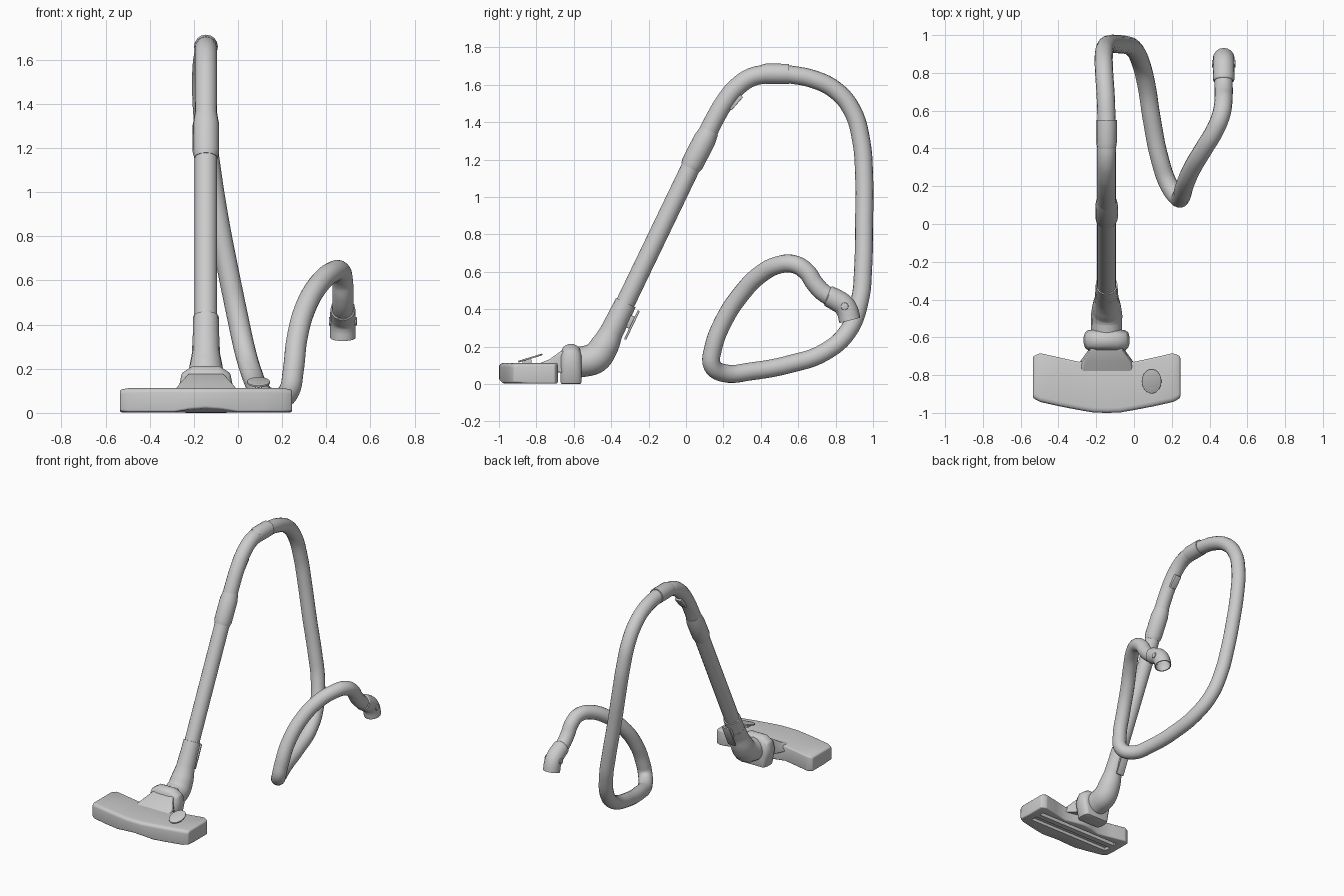
import bpy, bmesh, math
from mathutils import Vector

if "Cube" in bpy.data.objects:
    bpy.data.objects.remove(bpy.data.objects["Cube"])

CX = -0.145  # centre line of head, pipe and handle


def finish(ob, angle=35):
    bpy.ops.object.select_all(action='DESELECT')
    ob.select_set(True)
    bpy.context.view_layer.objects.active = ob
    bpy.ops.object.convert(target='MESH')
    bpy.ops.object.shade_smooth_by_angle(angle=math.radians(angle))
    return ob


def tube(name, pts, smooth=True, wall=0.0):
    """Sweep a circle along (x, y, z, radius) points."""
    cu = bpy.data.curves.new(name, 'CURVE')
    cu.dimensions = '3D'
    cu.bevel_depth = 1.0
    cu.bevel_resolution = 6
    cu.resolution_u = 6
    cu.use_fill_caps = wall == 0
    sp = cu.splines.new('BEZIER' if smooth else 'POLY')
    items = sp.bezier_points if smooth else sp.points
    items.add(len(pts) - 1)
    for p, (x, y, z, r) in zip(items, pts):
        p.co = (x, y, z) if smooth else (x, y, z, 1)
        p.radius = r
        if smooth:
            p.handle_left_type = p.handle_right_type = 'AUTO'
    ob = bpy.data.objects.new(name, cu)
    bpy.context.collection.objects.link(ob)
    finish(ob)
    if wall:
        m = ob.modifiers.new('wall', 'SOLIDIFY')
        m.thickness = wall
        m.offset = -1
        finish(ob)
    return ob


def loft(name, rings, bevel=0.0, segs=3):
    """Skin closed rings of points and round the edges."""
    bm = bmesh.new()
    vs = [[bm.verts.new(p) for p in ring] for ring in rings]
    n = len(vs[0])
    for a, b in zip(vs, vs[1:]):
        for i in range(n):
            j = (i + 1) % n
            bm.faces.new((a[i], a[j], b[j], b[i]))
    bm.faces.new(vs[0])
    bm.faces.new(vs[-1])
    bmesh.ops.recalc_face_normals(bm, faces=bm.faces)
    me = bpy.data.meshes.new(name)
    bm.to_mesh(me)
    bm.free()
    ob = bpy.data.objects.new(name, me)
    bpy.context.collection.objects.link(ob)
    if bevel:
        m = ob.modifiers.new('round', 'BEVEL')
        m.width = bevel
        m.segments = segs
        m.limit_method = 'ANGLE'
        m.angle_limit = math.radians(35)
    return finish(ob)


def block(name, loc, size, tilt=0.0, bevel=0.004):
    bpy.ops.mesh.primitive_cube_add(size=1, location=loc, rotation=(tilt, 0, 0))
    ob = bpy.context.object
    ob.name = name
    ob.scale = size
    bpy.ops.object.transform_apply(location=False, rotation=False, scale=True)
    if bevel:
        m = ob.modifiers.new('round', 'BEVEL')
        m.width = bevel
        m.segments = 2
        finish(ob)
    return ob


def disc(name, loc, radius, depth, rot, scale=(1, 1, 1)):
    bpy.ops.mesh.primitive_cylinder_add(vertices=32, radius=radius, depth=depth,
                                        location=loc, rotation=rot)
    ob = bpy.context.object
    ob.name = name
    ob.scale = scale
    m = ob.modifiers.new('round', 'BEVEL')
    m.width = depth * 0.3
    m.segments = 2
    m.limit_method = 'ANGLE'
    return finish(ob)


# floor head: sections along x as (offset, front y, back y, underside lift, top)
half = [(0, -1.0, -0.70, 0.022, 0.113), (0.07, -0.998, -0.71, 0.017, 0.113),
        (0.145, -0.985, -0.73, 0.004, 0.113), (0.25, -0.965, -0.707, 0.004, 0.113),
        (0.352, -0.942, -0.684, 0.004, 0.112), (0.39, -0.922, -0.70, 0.008, 0.105)]
sections = [(-u, *r) for u, *r in reversed(half[1:])] + half
rings = []
for u, f, b, lift, top in sections:
    x = CX + u
    rings.append([(x, f, lift), (x, f, top - 0.012), (x, f + 0.016, top),
                  (x, b, top), (x, b, 0.002), (x, f + 0.09, 0.002)])
head = loft('floor_head', rings, 0.01)

# suction slots cut into the sole
for y, w in ((-0.77, 0.03), (-0.85, 0.05)):
    cut = block('slot_cutter', (CX, y, 0), (0.66, w, 0.05), bevel=0)
    cut.hide_render = True
    m = head.modifiers.new('slot', 'BOOLEAN')
    m.object = cut
    m.operation = 'DIFFERENCE'
    m.solver = 'EXACT'
    finish(head)
    bpy.data.objects.remove(cut)

# neck rising from the head to the swivel collar
loft('head_neck', [[(CX - w, y, a), (CX + w, y, a), (CX + w * 0.85, y, t), (CX - w * 0.85, y, t)]
                   for y, w, a, t in ((-0.79, 0.16, 0.08, 0.108), (-0.73, 0.145, 0.07, 0.132),
                                      (-0.67, 0.10, 0.06, 0.175), (-0.61, 0.10, 0.04, 0.18))], 0.01)

# swivel collar: arch profile, fattened at the middle
arch = [(-0.10, 0.0), (-0.112, 0.07), (-0.122, 0.12), (-0.11, 0.18), (-0.06, 0.213)]
arch = arch + [(-x, z) for x, z in reversed(arch)]
loft('swivel_collar', [[(CX + x * s, y, z * s) for x, z in arch]
                       for y, s in ((-0.67, 0.80), (-0.655, 0.94), (-0.63, 1.0),
                                    (-0.60, 1.0), (-0.575, 0.94), (-0.56, 0.80))], 0.008, 2)

# elbow and lower cuff
tube('elbow', [(CX, -0.60, 0.115, 0.082), (CX, -0.55, 0.12, 0.082), (CX, -0.485, 0.14, 0.083),
               (CX, -0.435, 0.205, 0.076), (CX, -0.40, 0.275, 0.063), (CX, -0.365, 0.345, 0.061)])
tube('lower_cuff', [(CX, -0.385, 0.305, 0.061), (CX, -0.322, 0.435, 0.058)], False)

# straight pipe and stepped upper cuff
tube('pipe', [(CX, -0.345, 0.39, 0.051), (CX, 0.05, 1.21, 0.051)], False)
a, b = Vector((CX, 0.022, 1.155)), Vector((CX, 0.125, 1.355))
tube('upper_cuff', [(*a.lerp(b, t), r) for t, r in
                    ((0, 0.053), (0.12, 0.06), (0.75, 0.06), (1, 0.051))], False)

# curved handle with its end cuff
tube('handle', [(CX, 0.10, 1.31, 0.051), (CX, 0.155, 1.42, 0.05), (CX, 0.205, 1.505, 0.05),
                (CX, 0.27, 1.585, 0.05), (CX, 0.35, 1.64, 0.05), (CX, 0.45, 1.66, 0.05)])
tube('handle_cuff', [(CX, 0.405, 1.655, 0.05), (CX, 0.43, 1.659, 0.054),
                     (CX, 0.55, 1.658, 0.054)], False)

# flexible hose
R = 0.048
path = [(-0.145, 0.53, 1.659), (-0.15, 0.68, 1.63), (-0.158, 0.80, 1.57), (-0.16, 0.89, 1.46),
        (-0.15, 0.937, 1.30), (-0.128, 0.952, 1.12), (-0.085, 0.952, 0.85), (-0.04, 0.947, 0.62),
        (-0.005, 0.93, 0.45), (0.032, 0.865, 0.28), (0.065, 0.74, 0.17), (0.095, 0.55, 0.105),
        (0.135, 0.35, 0.068), (0.185, 0.205, 0.058), (0.232, 0.14, 0.10), (0.25, 0.145, 0.19),
        (0.267, 0.20, 0.335), (0.305, 0.29, 0.475), (0.37, 0.40, 0.588), (0.43, 0.50, 0.638),
        (0.462, 0.58, 0.64), (0.473, 0.645, 0.60), (0.475, 0.69, 0.535), (0.475, 0.735, 0.488),
        (0.475, 0.79, 0.455)]
tube('hose', [(*p, R) for p in path])

# hollow hose end connector with a latch button on each side
tube('hose_connector', [(0.475, 0.757, 0.472, 0.05), (0.475, 0.762, 0.470, 0.056),
                        (0.475, 0.81, 0.445, 0.058), (0.475, 0.843, 0.422, 0.058),
                        (0.475, 0.863, 0.39, 0.058), (0.475, 0.876, 0.34, 0.058)], True, 0.007)
for s in (-1, 1):
    disc('latch_button', (0.475 + s * 0.056, 0.848, 0.415), 0.02, 0.014, (0, math.pi / 2, 0))

# foot pedal on the head and its stem
disc('foot_pedal', (0.093, -0.832, 0.139), 0.052, 0.009, (math.radians(17), 0, 0), (1, 1.3, 1))
block('pedal_stem', (0.093, -0.85, 0.117), (0.03, 0.05, 0.03))

# pipe release clip and handle air slider
lean = math.radians(-25.5)
block('release_clip', (CX, -0.289, 0.315), (0.06, 0.012, 0.17), lean)
block('clip_mount', (CX, -0.305, 0.335), (0.04, 0.04, 0.07), lean)
block('air_slider', (CX, 0.263, 1.508), (0.05, 0.03, 0.095), math.radians(-41))
